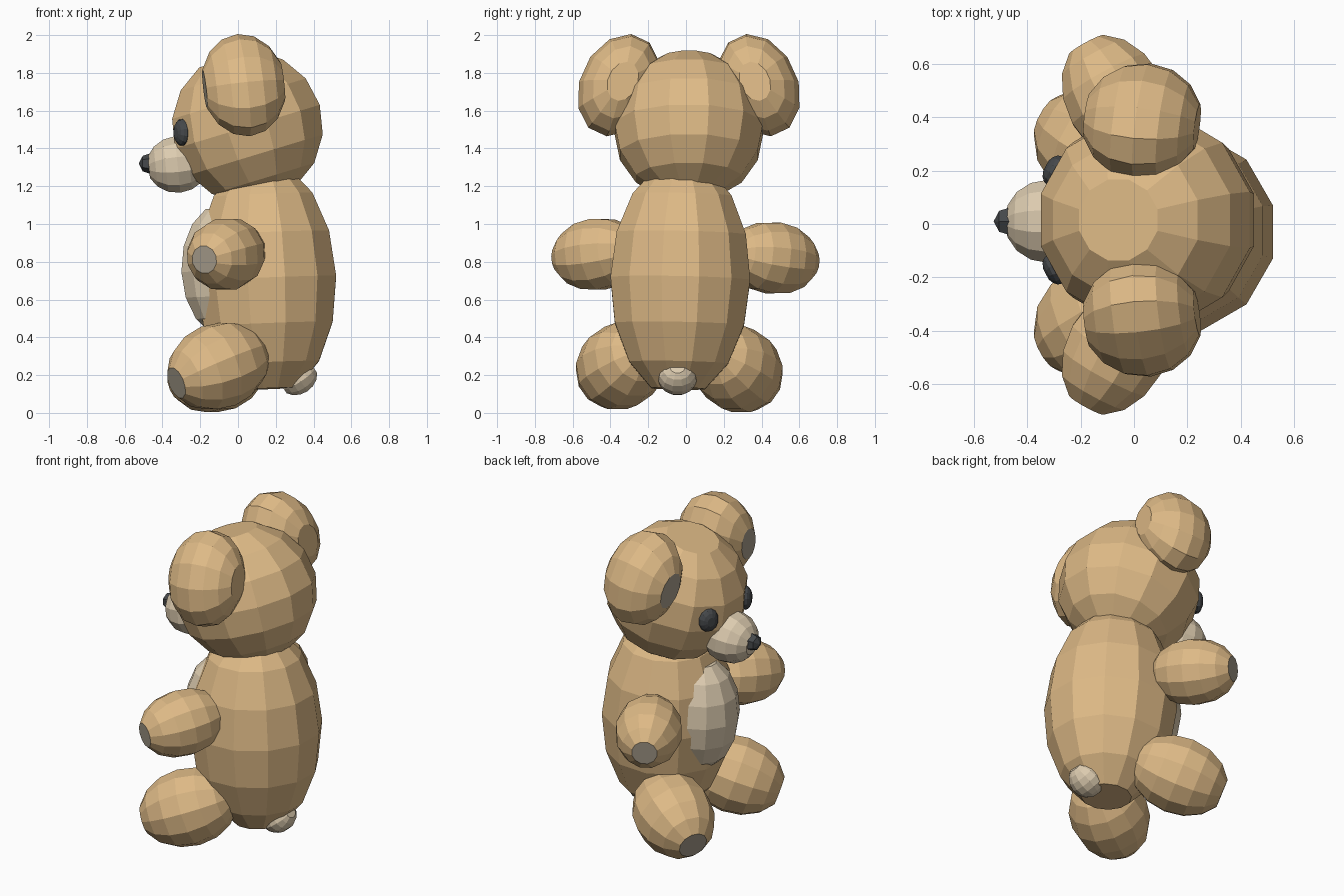
import bpy, bmesh, math
from mathutils import Vector, Matrix

if "Cube" in bpy.data.objects:
    bpy.data.objects.remove(bpy.data.objects["Cube"])


def material(name, rgb):
    m = bpy.data.materials.new(name)
    m.diffuse_color = (*rgb, 1)
    m.use_nodes = True
    m.node_tree.nodes["Principled BSDF"].inputs["Base Color"].default_value = m.diffuse_color
    return m


TAN = material("tan fur", (0.73, 0.49, 0.24))
CREAM = material("cream fur", (0.72, 0.60, 0.43))
PAD = material("grey pad", (0.40, 0.35, 0.27))
DARK = material("dark grey", (0.06, 0.065, 0.07))


def blob(name, center, radii, axis, mat, side=(1, 0, 0), cap=None, seg=12, rings=8, flat=True):
    """Faceted ellipsoid; local z lies along axis, local x near side.
    Flat polar caps; the forward cap can take its own colour."""
    bm = bmesh.new()
    bmesh.ops.create_uvsphere(bm, u_segments=seg, v_segments=rings, radius=1,
                              matrix=Matrix.Rotation(math.pi / seg, 4, 'Z'))
    if flat:
        poles = [v for v in bm.verts if abs(v.co.z) > 0.99]
        bmesh.ops.dissolve_verts(bm, verts=poles)
    bm.normal_update()
    for f in bm.faces:
        f.material_index = 1 if cap and f.normal.z > 0.98 else 0
    z = Vector(axis).normalized()
    y = z.cross(Vector(side)).normalized()
    x = y.cross(z)
    rot = Matrix((x, y, z)).transposed().to_4x4()
    k = 1 / math.cos(math.pi / seg)   # flats reach the given radius
    scale = Matrix.Diagonal((radii[0] * k, radii[1] * k, radii[2], 1))
    bm.transform(Matrix.Translation(center) @ rot @ scale)
    bmesh.ops.recalc_face_normals(bm, faces=bm.faces[:])
    me = bpy.data.meshes.new(name)
    bm.to_mesh(me)
    bm.free()
    me.materials.append(mat)
    if cap:
        me.materials.append(cap)
    ob = bpy.data.objects.new(name, me)
    bpy.context.collection.objects.link(ob)
    return ob


# torso, belly patch and tail
blob("body", (0.15, -0.03, 0.71), (0.37, 0.37, 0.63), (-0.04, 0.02, 1), TAN)
blob("belly_patch", (-0.07, -0.03, 0.755), (0.23, 0.23, 0.355), (-0.04, 0, 1), CREAM)
blob("tail", (0.32, -0.045, 0.185), (0.085, 0.10, 0.105), (0.75, 0, 0.5), CREAM, side=(0, 0, 1))

# head, muzzle and nose
blob("head", (0.05, 0.015, 1.515), (0.40, 0.395, 0.405), (-0.29, 0, 0.957), TAN)
blob("muzzle", (-0.32, 0.01, 1.315), (0.15, 0.155, 0.165), (-1, 0, -0.1), CREAM, side=(0, 0, 1))
blob("nose", (-0.455, 0.01, 1.32), (0.05, 0.055, 0.07), (-1, 0, 0), DARK,
     side=(0, 0, 1), seg=6, rings=4, flat=False)

# paired parts
for s, label in ((-1, "right"), (1, "left")):
    blob(label + "_eye", (-0.297, 0.015 + 0.185 * s, 1.485), (0.07, 0.06, 0.04),
         (-0.85, 0.45 * s, 0), DARK, side=(0, 0, 1))
    blob(label + "_ear", (0.03, 0.015 + 0.37 * s, 1.735), (0.275, 0.20, 0.225),
         (-1, 0.1 * s, -0.1), TAN, side=(0, -0.42 * s, 0.906), cap=PAD)
    blob(label + "_arm", (-0.063, 0.465 * s - 0.003, 0.83 - 0.01 * s), (0.188, 0.188, 0.26),
         (-0.48, 0.87 * s, -0.12), TAN, side=(0, 0, 1), cap=PAD)
    blob(label + "_leg", (-0.105, -0.035 + 0.31 * s, 0.24 - 0.008 * s), (0.22, 0.22, 0.29),
         (-0.82, 0.45 * s, -0.33), TAN, side=(0, 0, 1), cap=PAD)
